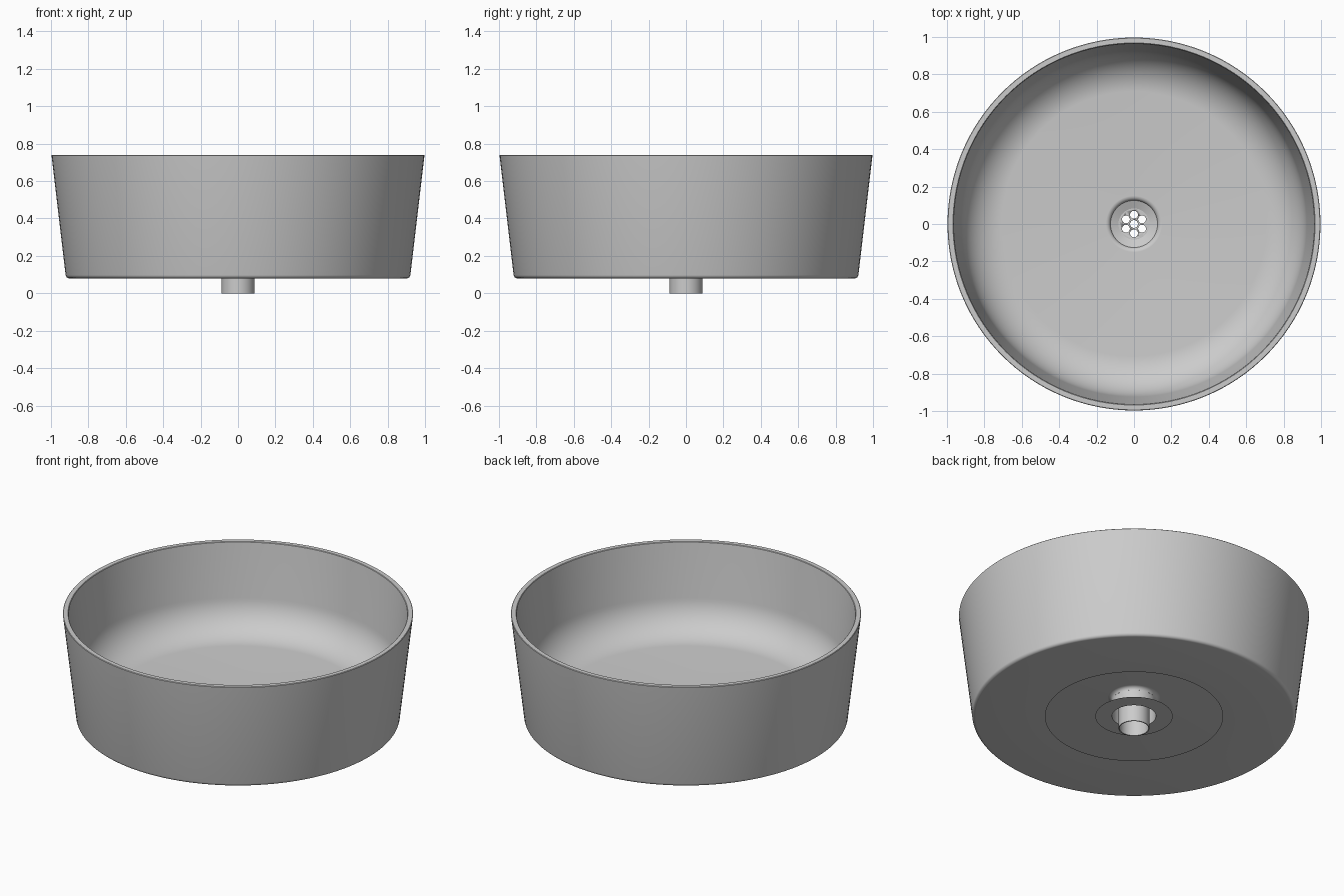
import bpy, bmesh, math
from math import sin, cos, pi, radians

if "Cube" in bpy.data.objects:
    bpy.data.objects.remove(bpy.data.objects["Cube"])

SEG = 128


def finish(name, bm, angle=35):
    me = bpy.data.meshes.new(name)
    bm.to_mesh(me)
    bm.free()
    ob = bpy.data.objects.new(name, me)
    bpy.context.collection.objects.link(ob)
    bpy.ops.object.select_all(action='DESELECT')
    ob.select_set(True)
    bpy.context.view_layer.objects.active = ob
    bpy.ops.object.shade_smooth_by_angle(angle=radians(angle))
    return ob


def lathe(name, profile, seg=SEG, closed=False, angle=35):
    """Spin an (r, z) profile, listed with the outside on its right, about z."""
    bm = bmesh.new()
    rings = [[bm.verts.new((r * cos(2 * pi * i / seg), r * sin(2 * pi * i / seg), z))
              for i in range(seg)] for r, z in profile]
    pairs = list(zip(rings, rings[1:]))
    if closed:
        pairs.append((rings[-1], rings[0]))
    for a, b in pairs:
        for i in range(seg):
            j = (i + 1) % seg
            bm.faces.new((a[i], a[j], b[j], b[i]))
    return finish(name, bm, angle)


def arc(cr, cz, rad, a0, a1, n):
    return [(cr + rad * cos(radians(a0 + (a1 - a0) * k / n)),
             cz + rad * sin(radians(a0 + (a1 - a0) * k / n))) for k in range(n + 1)]


# basin: open base, tapered outer wall, flat rim, rounded inner bowl, funnel to drain
basin = [(0.505, 0.08)]
basin += arc(0.902, 0.1, 0.02, -90, -7, 5)
basin += [(0.997, 0.737), (0.994, 0.74), (0.968, 0.74), (0.965, 0.737)]
basin += arc(0.70, 0.43, 0.225, -6, -88, 16)
basin += [(0.15, 0.2)]
basin += arc(0.15, 0.175, 0.025, 95, 180, 5)
basin += [(0.125, 0.08), (0.22, 0.08)]  # drain sleeve and its flange
lathe("basin", basin)

# drain cup and open tail pipe
lathe("drain_pipe", [(0.088, 0.0), (0.088, 0.165), (0.126, 0.18), (0.126, 0.185),
                     (0.082, 0.168), (0.082, 0.0)], 64, closed=True)

# strainer plate with seven round holes
bm = bmesh.new()
bmesh.ops.create_cone(bm, cap_ends=True, segments=64, radius1=0.083, radius2=0.083, depth=0.012)
bmesh.ops.translate(bm, verts=bm.verts, vec=(0, 0, 0.166))
plate = finish("strainer", bm)
bm = bmesh.new()
spots = [(0, 0)] + [(0.05 * sin(k * pi / 3), 0.05 * cos(k * pi / 3)) for k in range(6)]
for x, y in spots:
    res = bmesh.ops.create_cone(bm, cap_ends=True, segments=24,
                                radius1=0.021, radius2=0.021, depth=0.08)
    bmesh.ops.translate(bm, verts=res['verts'], vec=(x, y, 0.166))
cutter = finish("strainer_hole_cutter", bm)
cutter.hide_render = True
cutter.hide_set(True)
mod = plate.modifiers.new("holes", 'BOOLEAN')
mod.operation = 'DIFFERENCE'
mod.solver = 'EXACT'
mod.object = cutter
